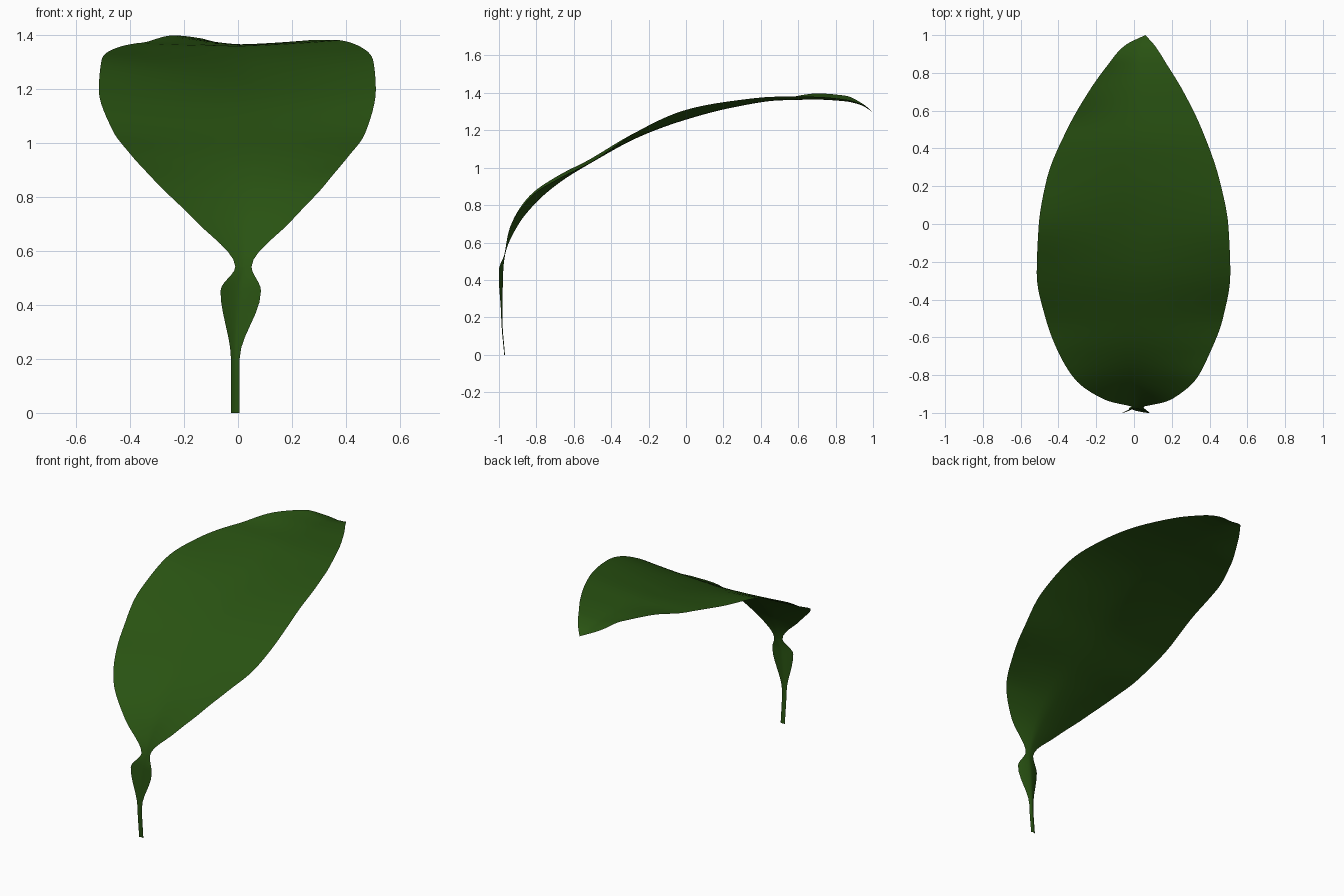
import bpy
import bmesh
from mathutils import Vector

cube = bpy.data.objects.get("Cube")
if cube:
    bpy.data.objects.remove(cube, do_unlink=True)

leaf_green = bpy.data.materials.new("leaf_green")
leaf_green.use_nodes = True
colour = (0.022, 0.085, 0.006, 1.0)
leaf_green.diffuse_color = colour
bsdf = leaf_green.node_tree.nodes["Principled BSDF"]
bsdf.inputs["Base Color"].default_value = colour
bsdf.inputs["Roughness"].default_value = 0.7

# Stations from stem foot to tip:
# rib x, rib y, rib z, -x edge, +x edge, -x edge lift, +x edge lift
STATIONS = [
    (-.01, -.968, 0, -.025, .005, .004, .004),
    (-.01, -.982, .2, -.026, .006, .006, .006),
    (.005, -.977, .45, -.065, .085, .024, .024),
    (.02, -.966, .54, -.01, .05, .004, .004),
    (.02, -.9, .69, -.155, .195, .035, .035),
    (.015, -.8, .815, -.3, .322, .05, .042),
    (.01, -.67, .925, -.395, .402, .035, .02),
    (0, -.5, 1.03, -.465, .47, .02, .004),
    (0, -.25, 1.165, -.515, .51, .03, .03),
    (0, 0, 1.257, -.505, .5, .05, .05),
    (0, .25, 1.322, -.46, .45, .025, .035),
    (.005, .5, 1.36, -.355, .36, .01, .02),
    (.01, .7, 1.364, -.24, .262, .033, .015),
    (.015, .85, 1.355, -.13, .17, .03, .01),
    (.03, .94, 1.333, -.05, .112, .01, .005),
    (.06, 1, 1.295, .06, .06, 0, 0),
]
NECK = 3      # station where the stem meets the blade
STEPS = 6     # rows per station
HALF = 8      # columns on each side of the rib


def smooth_channel(keys, values):
    """Hermite interpolation without overshoot at peaks and pinches."""
    n = len(keys)
    slope = [(values[i + 1] - values[i]) / (keys[i + 1] - keys[i]) for i in range(n - 1)]
    tangent = [slope[0]]
    for a, b in zip(slope, slope[1:]):
        tangent.append(2 * a * b / (a + b) if a * b > 0 else 0)
    tangent.append(slope[-1])
    out = []
    for i in range(n - 1):
        h = keys[i + 1] - keys[i]
        for k in range(STEPS):
            t = k / STEPS
            s = t * t * (3 - 2 * t)
            out.append(values[i] * (1 - s) + values[i + 1] * s
                       + h * t * (1 - t) * ((1 - t) * tangent[i] - t * tangent[i + 1]))
    return out + [values[-1]]


# Cross-section rows, cupped toward the upper face
keys = [0]
for a, b in zip(STATIONS, STATIONS[1:]):
    keys.append(keys[-1] + (Vector(b[1:3]) - Vector(a[1:3])).length)
samples = list(zip(*[smooth_channel(keys, c) for c in zip(*STATIONS)]))

rows = []
for i, (rx, ry, rz, lo, hi, lift_lo, lift_hi) in enumerate(samples):
    before, after = samples[max(i - 1, 0)], samples[min(i + 1, len(samples) - 1)]
    along = Vector((0, after[1] - before[1], after[2] - before[2])).normalized()
    normal = Vector((0, -along.z, along.y))
    row = []
    for j in range(-HALF, HALF + 1):
        t = abs(j) / HALF
        edge, lift = (lo, lift_lo) if j < 0 else (hi, lift_hi)
        row.append(Vector((rx + (edge - rx) * t, ry, rz)) + normal * lift * t ** 1.4)
    rows.append(row)


def make_sheet(name, part_rows):
    bm = bmesh.new()
    grid = [[bm.verts.new(p) for p in row] for row in part_rows]
    for a, b in zip(grid, grid[1:]):
        for j in range(2 * HALF):
            bm.faces.new((a[j], a[j + 1], b[j + 1], b[j]))
    bmesh.ops.remove_doubles(bm, verts=bm.verts, dist=0.0002)
    for face in bm.faces:
        face.smooth = True
    mesh = bpy.data.meshes.new(name)
    bm.to_mesh(mesh)
    bm.free()
    mesh.materials.append(leaf_green)
    obj = bpy.data.objects.new(name, mesh)
    bpy.context.collection.objects.link(obj)
    return obj


split = NECK * STEPS
make_sheet("winged_stem", rows[:split + 1])
make_sheet("leaf_blade", rows[split:])
